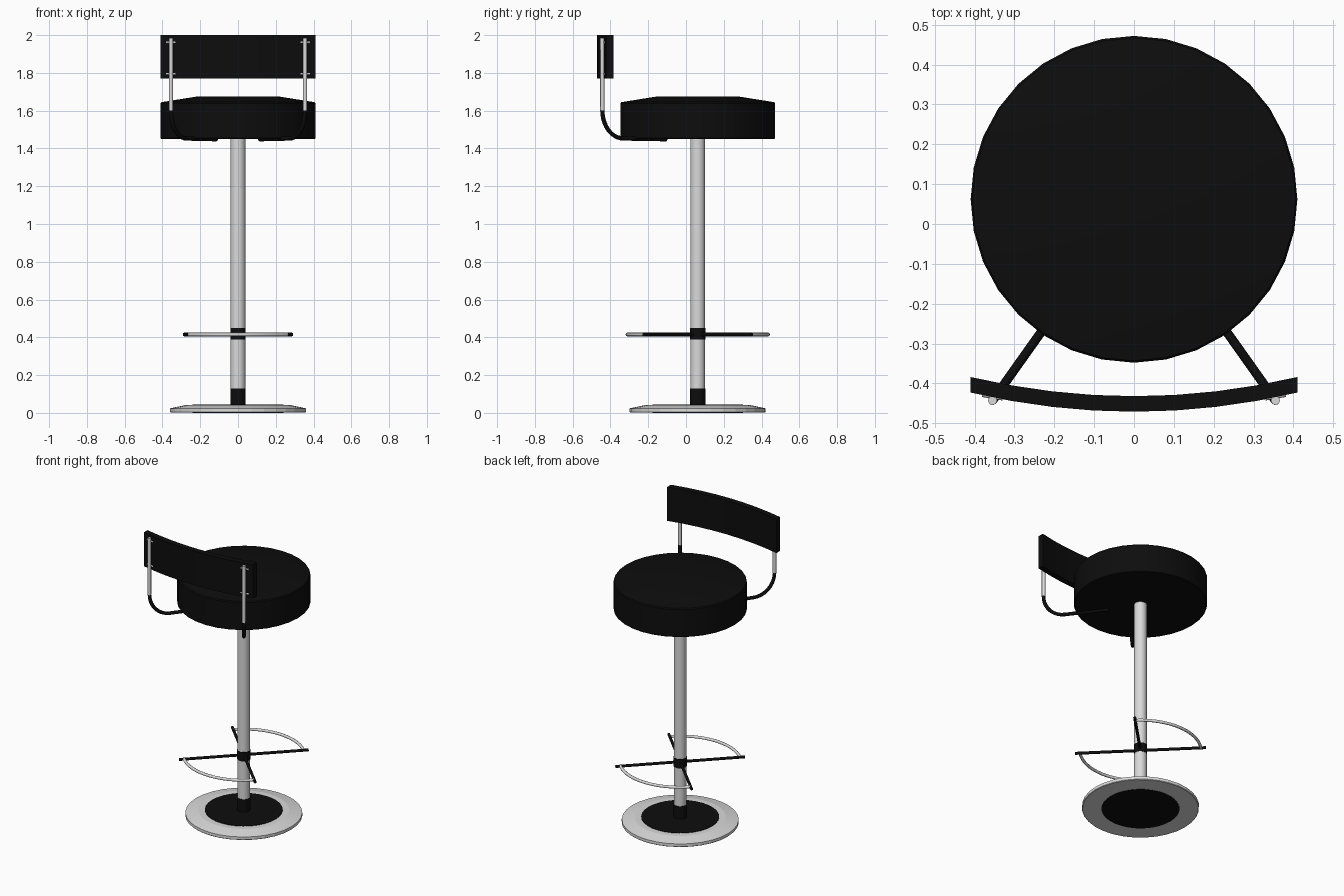
import bpy, bmesh, math
from mathutils import Vector

if "Cube" in bpy.data.objects:
    bpy.data.objects.remove(bpy.data.objects["Cube"])

CY = 0.062  # y of the stool's column axis


def material(name, value):
    m = bpy.data.materials.new(name)
    m.diffuse_color = (value, value, value, 1)
    m.use_nodes = True
    m.node_tree.nodes["Principled BSDF"].inputs["Base Color"].default_value = m.diffuse_color
    return m


BLACK = material("black", 0.004)
CHROME = material("light_metal", 0.7)


def smooth(ob, angle=35):
    bpy.ops.object.select_all(action='DESELECT')
    ob.select_set(True)
    bpy.context.view_layer.objects.active = ob
    bpy.ops.object.shade_smooth_by_angle(angle=math.radians(angle))


def finish(name, bm, mat, angle=35):
    bmesh.ops.remove_doubles(bm, verts=bm.verts, dist=1e-5)
    bmesh.ops.recalc_face_normals(bm, faces=bm.faces)
    me = bpy.data.meshes.new(name)
    bm.to_mesh(me)
    bm.free()
    me.materials.append(mat)
    ob = bpy.data.objects.new(name, me)
    bpy.context.collection.objects.link(ob)
    smooth(ob, angle)
    return ob


def lathe(name, profile, mat, segs=32, angle=35):
    """Spin an (r, z) profile about the column axis."""
    bm = bmesh.new()
    vs = [bm.verts.new((r, CY, z)) for r, z in profile]
    es = [bm.edges.new(p) for p in zip(vs, vs[1:])]
    bmesh.ops.spin(bm, geom=vs + es, cent=(0, CY, 0), axis=(0, 0, 1),
                   angle=2 * math.pi, steps=segs)
    return finish(name, bm, mat, angle)


def cylinder(name, r, z0, z1, mat):
    return lathe(name, [(0, z0), (r, z0), (r, z1), (0, z1)], mat)


def tube(name, points, radius, mat):
    """Round capped tube along a list of points."""
    cu = bpy.data.curves.new(name, 'CURVE')
    cu.dimensions = '3D'
    sp = cu.splines.new('POLY')
    sp.points.add(len(points) - 1)
    for p, co in zip(sp.points, points):
        p.co = (*co, 1)
    cu.bevel_depth = radius
    cu.bevel_resolution = 2
    cu.use_fill_caps = True
    cu.materials.append(mat)
    ob = bpy.data.objects.new(name, cu)
    bpy.context.collection.objects.link(ob)
    bpy.ops.object.select_all(action='DESELECT')
    ob.select_set(True)
    bpy.context.view_layer.objects.active = ob
    bpy.ops.object.convert(target='MESH')
    smooth(bpy.context.view_layer.objects.active, 50)


# Base disc with dark plates above and below
lathe("base", [(0, 0.002), (0.357, 0.002), (0.36, 0.005), (0.36, 0.024),
               (0.28, 0.041), (0, 0.041)], CHROME, angle=8)
cylinder("base_top_plate", 0.24, 0.040, 0.044, BLACK)
cylinder("base_bottom_plate", 0.24, 0.0, 0.004, BLACK)

# Column and its collars
cylinder("column", 0.039, 0.04, 1.455, CHROME)
cylinder("column_foot", 0.041, 0.04, 0.13, BLACK)
cylinder("footrest_collar", 0.041, 0.388, 0.45, BLACK)

# Seat cushion with shallow raised top
lathe("seat", [(0, 1.45), (0.406, 1.45), (0.41, 1.454), (0.41, 1.638),
               (0.405, 1.645), (0.21, 1.676), (0, 1.676)], BLACK)

# Footrest: crossed bars with an arc at front and back
E = 0.286
for s, n in ((1, "a"), (-1, "b")):
    tube("footrest_bar_" + n, [(-E, CY - s * E, 0.415), (E, CY + s * E, 0.415)],
         0.0095, BLACK)
    arc = [math.radians(45 + 90 * i / 16) for i in range(17)]
    tube("footrest_arc_" + n,
         [(0.373 * math.cos(a), CY + s * 0.373 * math.sin(a), 0.415) for a in arc],
         0.0095, CHROME)

# Curved backrest panel
bm = bmesh.new()
rings = []
for i in range(9):
    x = -0.41 + 0.82 * i / 8
    y = -0.432 + 0.048 * (x / 0.41) ** 2
    rings.append([bm.verts.new((x, y + dy, z)) for dy, z in
                  ((0, 1.77), (0, 2.0), (-0.039, 2.0), (-0.039, 1.77))])
for a, b in zip(rings, rings[1:]):
    for k in range(4):
        bm.faces.new((a[k], a[k - 1], b[k - 1], b[k]))
bm.faces.new(rings[0])
bm.faces.new(rings[-1])
finish("backrest", bm, BLACK)

# Backrest supports: bent arm under the seat, upright rod, cross pins
for s, side in ((1, "right"), (-1, "left")):
    top = Vector((0.355, -0.443))
    inner = Vector((0.115, -0.105))
    path = []
    for i in range(11):  # quarter bend then straight run
        a = math.pi / 2 * i / 10
        f = 0.33 * (1 - math.cos(a))
        p = top.lerp(inner, f)
        path.append((s * p.x, p.y, 1.602 - 0.149 * math.sin(a)))
    path.append((s * inner.x, inner.y, 1.449))
    tube("support_arm_" + side, path, 0.0115, BLACK)
    tube("support_rod_" + side, [(s * 0.355, -0.443, 1.60),
                                 (s * 0.355, -0.443, 1.985)], 0.0115, CHROME)
    for z, n in ((1.795, "lower"), (1.962, "upper")):
        tube(f"rod_pin_{n}_{side}", [(s * 0.329, -0.437, z),
                                     (s * 0.381, -0.428, z)], 0.006, CHROME)
